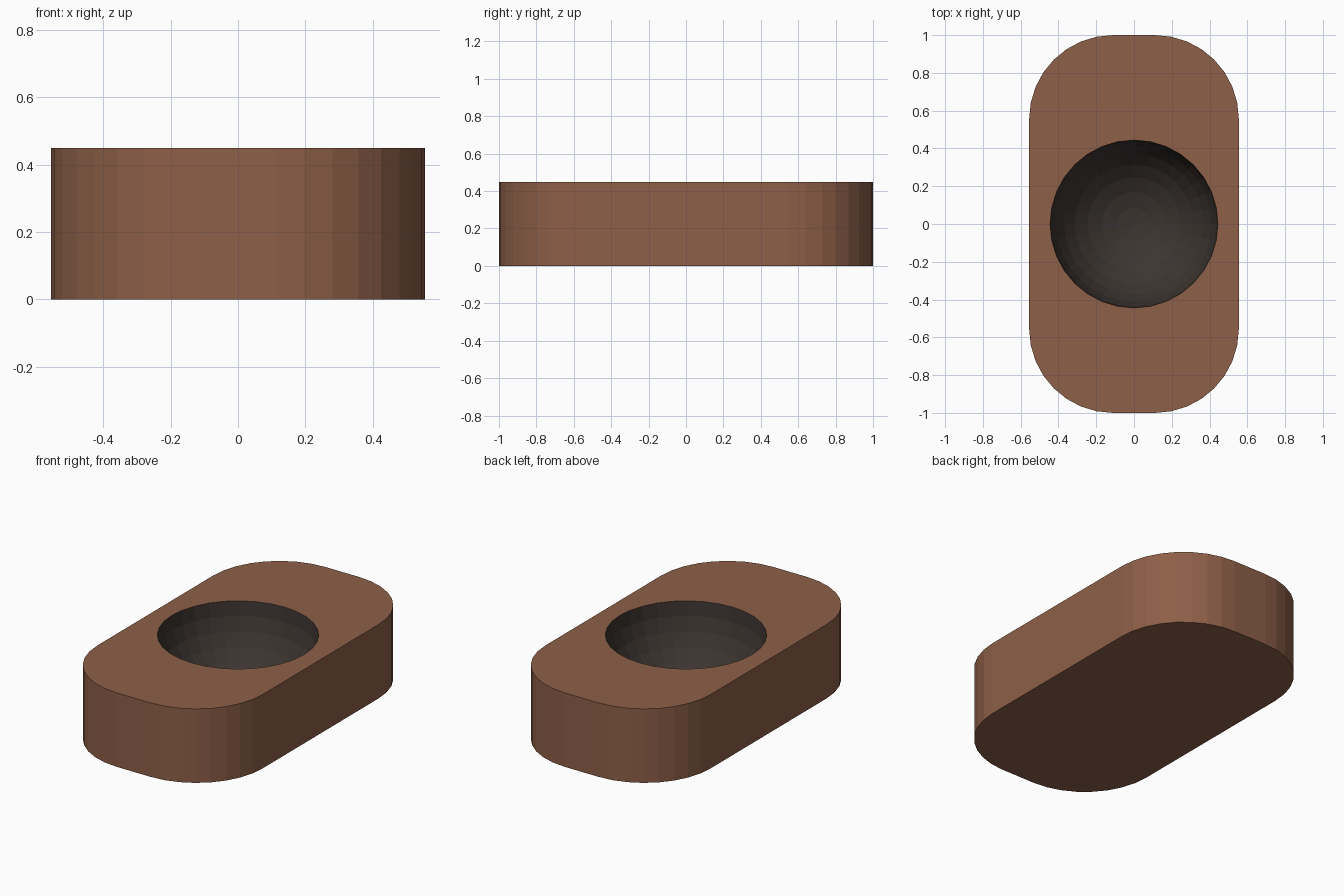
import bpy, bmesh, math

if "Cube" in bpy.data.objects:
    bpy.data.objects.remove(bpy.data.objects["Cube"])

HX, HY, H = 0.555, 1.0, 0.449   # half width, half length, height
R = 0.444                       # corner radius and bowl radius
CORNER_STEPS, BOWL_SIDES, BOWL_RINGS = 8, 32, 8


def material(name, color):
    m = bpy.data.materials.new(name)
    m.diffuse_color = (*color, 1)
    m.use_nodes = True
    m.node_tree.nodes["Principled BSDF"].inputs["Base Color"].default_value = m.diffuse_color
    return m


bm = bmesh.new()


def loop(points):
    return [bm.verts.new(p) for p in points]


def bridge(a, b, mat):
    # Quads between two loops of equal length
    n = len(a)
    for i in range(n):
        f = bm.faces.new((a[i], a[(i + 1) % n], b[(i + 1) % n], b[i]))
        f.material_index = mat


# Rounded rectangle outline
outline = []
for quarter, (sx, sy) in enumerate(((1, 1), (-1, 1), (-1, -1), (1, -1))):
    for i in range(CORNER_STEPS + 1):
        a = math.pi / 2 * (quarter + i / CORNER_STEPS)
        outline.append((sx * (HX - R) + R * math.cos(a), sy * (HY - R) + R * math.sin(a)))

# Body: base and walls
bottom = loop((x, y, 0) for x, y in outline)
top = loop((x, y, H) for x, y in outline)
bm.faces.new(bottom[::-1])
bridge(bottom, top, 0)

# Hemispherical bowl sunk into the top
rings = []
for k in range(BOWL_RINGS):
    t = math.pi / 2 * k / BOWL_RINGS
    rings.append(loop((R * math.cos(t) * math.cos(a), R * math.cos(t) * math.sin(a), H - R * math.sin(t))
                      for a in (2 * math.pi * j / BOWL_SIDES for j in range(BOWL_SIDES))))
for upper, lower in zip(rings, rings[1:]):
    bridge(upper, lower, 1)
pole = bm.verts.new((0, 0, H - R))
last = rings[-1]
for j in range(BOWL_SIDES):
    bm.faces.new((last[j], last[(j + 1) % BOWL_SIDES], pole)).material_index = 1

# Flat top around the bowl
rim_edges = [bm.edges.get((lp[i], lp[(i + 1) % len(lp)]))
             for lp in (top, rings[0]) for i in range(len(lp))]
bmesh.ops.triangle_fill(bm, edges=rim_edges, use_beauty=True, normal=(0, 0, 1))
bmesh.ops.recalc_face_normals(bm, faces=bm.faces[:])

mesh = bpy.data.meshes.new("block_with_bowl")
bm.to_mesh(mesh)
bm.free()
mesh.materials.append(material("brown", (0.27, 0.115, 0.065)))
mesh.materials.append(material("dark_bowl", (0.045, 0.035, 0.03)))
obj = bpy.data.objects.new("block_with_bowl", mesh)
bpy.context.collection.objects.link(obj)
